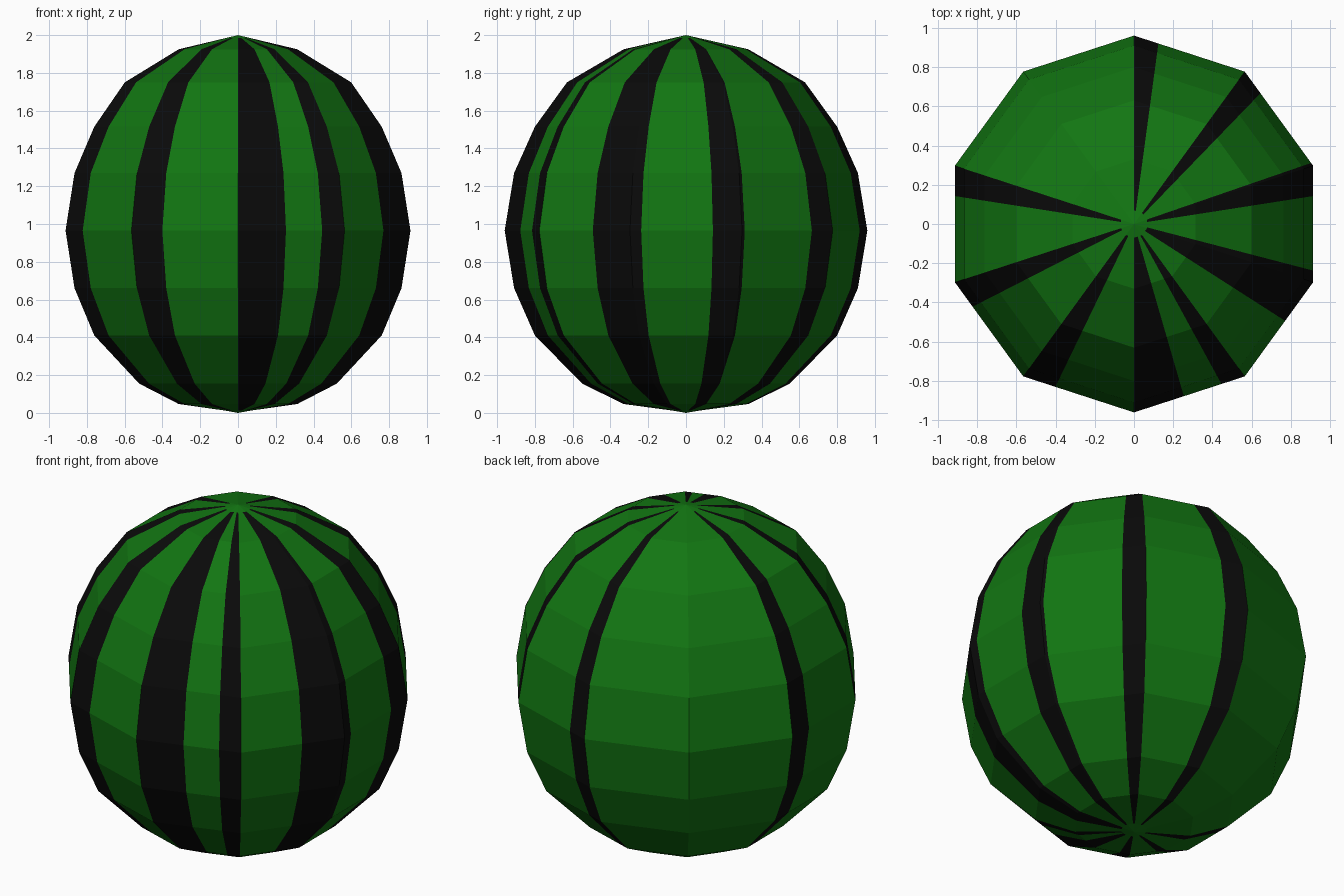
import bpy, bmesh, math
from mathutils import Vector

if "Cube" in bpy.data.objects:
    bpy.data.objects.remove(bpy.data.objects["Cube"])

SIDES = 10
# Profile (radius at the corners, height), bottom to top
PROFILE = [(0.07, 0.012), (0.33, 0.047), (0.55, 0.155), (0.80, 0.41), (0.91, 0.66),
           (0.96, 0.965), (0.91, 1.27), (0.80, 1.515), (0.63, 1.75), (0.33, 1.925),
           (0.07, 1.984)]
# Dark stripe spans per side, as fractions across that side (first corner at -162 deg)
STRIPES = [[(0, .26)], [(0, .29)], [(0, .45), (.79, 1)], [(.59, 1)],
           [(0, .10), (.74, 1)], [(0, .03), (.77, 1)], [(.78, 1)], [], [],
           [(0, .26)]]


def material(name, rgb):
    m = bpy.data.materials.new(name)
    m.diffuse_color = (*rgb, 1)
    m.use_nodes = True
    m.node_tree.nodes["Principled BSDF"].inputs["Base Color"].default_value = m.diffuse_color
    return m


def corner(i):
    a = math.radians(-162 + 36 * i)
    return Vector((math.cos(a), math.sin(a), 0))


# Directions around the rind, cut at every stripe edge
columns, dark = [], []
for i, spans in enumerate(STRIPES):
    cuts = sorted({0, 1} | {t for s in spans for t in s})
    for t0, t1 in zip(cuts, cuts[1:]):
        columns.append(corner(i).lerp(corner(i + 1), t0))
        mid = (t0 + t1) / 2
        dark.append(any(a < mid < b for a, b in spans))

bm = bmesh.new()
rings = [[bm.verts.new((d.x * r, d.y * r, z)) for d in columns] for r, z in PROFILE]
bottom, top = bm.verts.new((0, 0, 0)), bm.verts.new((0, 0, 2))
n = len(columns)
for k in range(n):
    j = (k + 1) % n
    # Striped bands
    for lo, hi in zip(rings, rings[1:]):
        f = bm.faces.new((lo[k], lo[j], hi[j], hi[k]))
        f.material_index = int(dark[k])
    # Plain green poles
    bm.faces.new((rings[-1][k], rings[-1][j], top))
    bm.faces.new((rings[0][j], rings[0][k], bottom))

me = bpy.data.meshes.new("watermelon")
bm.to_mesh(me)
bm.free()
me.materials.append(material("rind green", (0.006, 0.18, 0.006)))
me.materials.append(material("stripe black", (0.003, 0.003, 0.003)))
ob = bpy.data.objects.new("watermelon", me)
bpy.context.collection.objects.link(ob)
